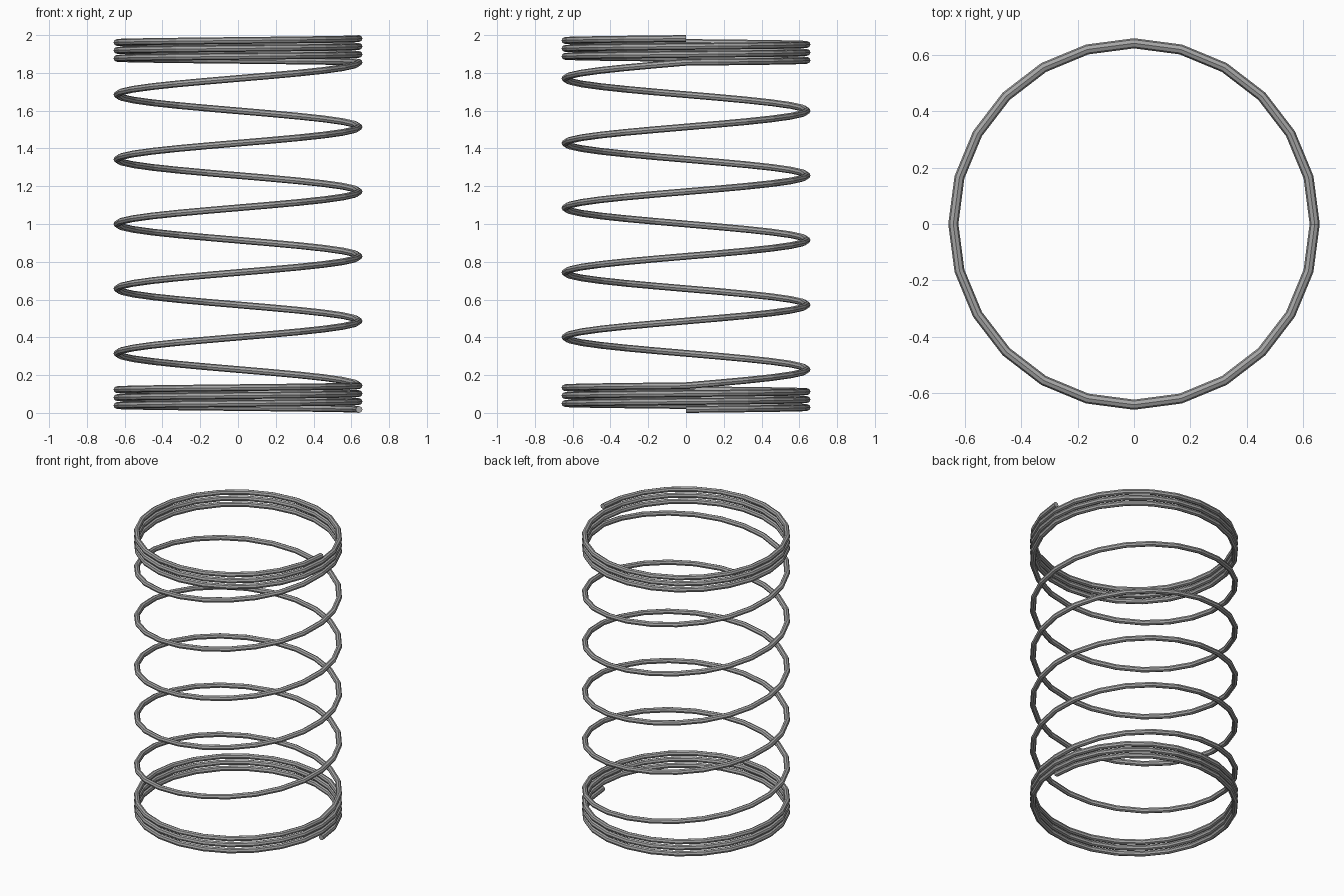
import bpy
import bmesh
from math import cos, sin, pi
from mathutils import Vector

cube = bpy.data.objects.get("Cube")
if cube:
    bpy.data.objects.remove(cube, do_unlink=True)

COIL_RADIUS = 0.641
WIRE_RADIUS = 0.018
WIRE_SIDES = 8
STEPS_PER_TURN = 24
DENSE_PITCH = 0.042
DENSE_TURNS = 3
OPEN_TURNS = 5
OPEN_HEIGHT = 2 - 2 * WIRE_RADIUS - 2 * DENSE_TURNS * DENSE_PITCH
OPEN_PITCH = OPEN_HEIGHT / OPEN_TURNS

# Steel wire colour
steel = bpy.data.materials.new("steel_grey")
steel.use_nodes = True
colour = (0.38, 0.38, 0.38, 1)
steel.diffuse_color = colour
steel.node_tree.nodes["Principled BSDF"].inputs["Base Color"].default_value = colour

# Wire cross-section at the lower free end
bm = bmesh.new()
ring = []
for i in range(WIRE_SIDES):
    a = 2 * pi * i / WIRE_SIDES
    ring.append(bm.verts.new((COIL_RADIUS + WIRE_RADIUS * cos(a), 0,
                              WIRE_RADIUS * (1 + sin(a)))))
edges = [bm.edges.new((ring[i - 1], ring[i])) for i in range(WIRE_SIDES)]
first_edges = list(edges)

# Sweep the closed lower coils, the open coils and the closed upper coils
for turns, pitch in ((DENSE_TURNS, DENSE_PITCH),
                     (OPEN_TURNS, OPEN_PITCH),
                     (DENSE_TURNS, DENSE_PITCH)):
    verts = list({v for e in edges for v in e.verts})
    result = bmesh.ops.spin(bm, geom=verts + edges, cent=Vector((0, 0, 0)),
                            axis=Vector((0, 0, 1)),
                            dvec=Vector((0, 0, pitch / STEPS_PER_TURN)),
                            angle=2 * pi * turns, steps=turns * STEPS_PER_TURN,
                            use_merge=False, use_duplicate=False)
    edges = [g for g in result["geom_last"] if isinstance(g, bmesh.types.BMEdge)]

# Cap both ends of the wire
for end in (first_edges, edges):
    bmesh.ops.contextual_create(bm, geom=end)
bmesh.ops.recalc_face_normals(bm, faces=bm.faces)

mesh = bpy.data.meshes.new("coil_spring")
bm.to_mesh(mesh)
bm.free()
mesh.materials.append(steel)
spring = bpy.data.objects.new("coil_spring", mesh)
bpy.context.collection.objects.link(spring)
